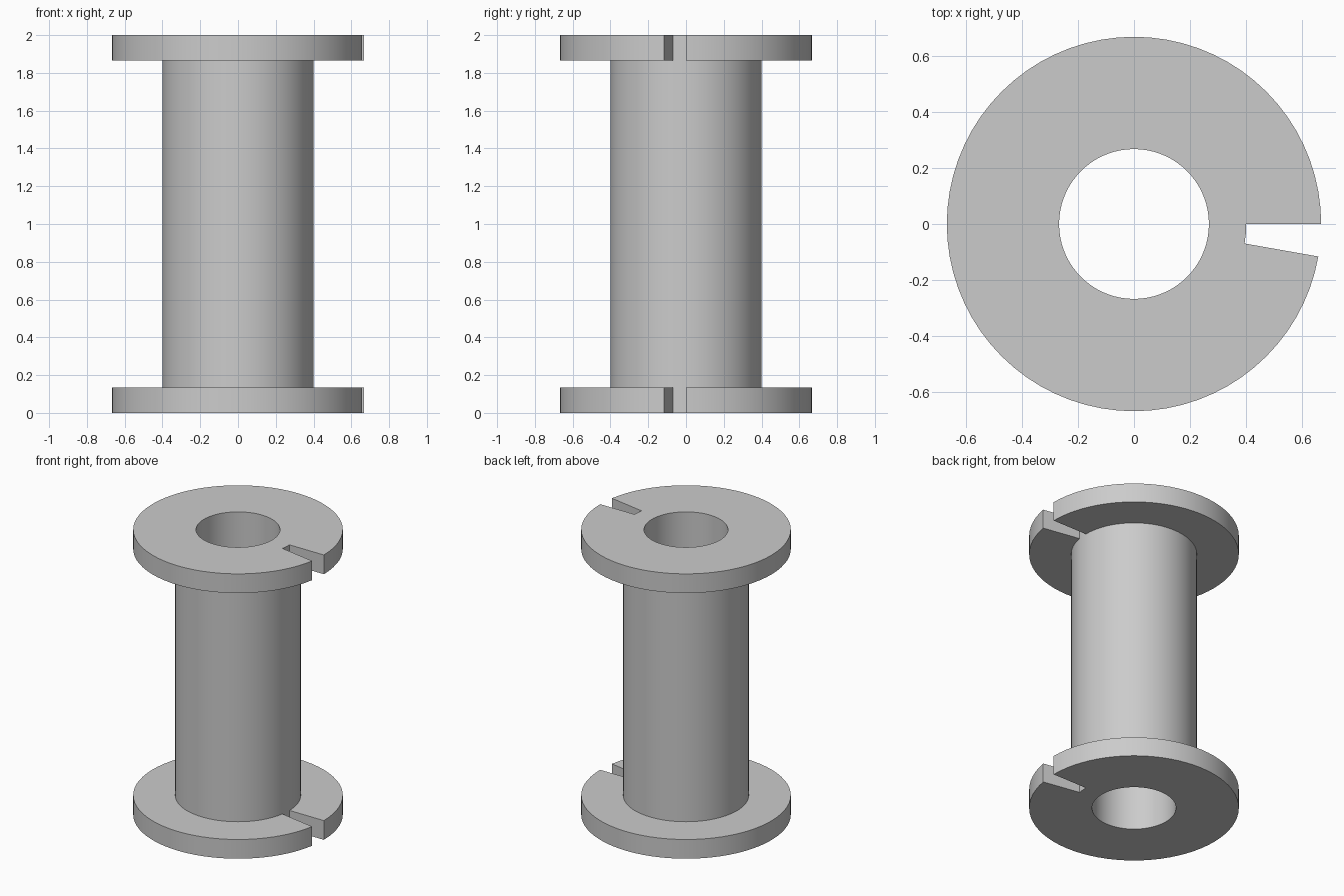
import bpy
import bmesh
from math import cos, sin, radians

cube = bpy.data.objects.get("Cube")
if cube:
    bpy.data.objects.remove(cube, do_unlink=True)

HEIGHT = 2.0
FLANGE = 0.135       # flange thickness
BORE, BARREL, RIM = 0.267, 0.4, 0.667
SEGMENTS = 72
SLOT = 2             # segments left open in each flange

# Single grey material
grey = bpy.data.materials.new("light_grey")
grey.use_nodes = True
colour = (0.6, 0.6, 0.6, 1.0)
grey.diffuse_color = colour
grey.node_tree.nodes["Principled BSDF"].inputs["Base Color"].default_value = colour

# Half cross-section of the spool as a closed loop of (radius, height)
top = HEIGHT - FLANGE
profile = [(BORE, 0), (BARREL, 0), (RIM, 0), (RIM, FLANGE), (BARREL, FLANGE),
           (BARREL, top), (RIM, top), (RIM, HEIGHT), (BARREL, HEIGHT), (BORE, HEIGHT)]
count = len(profile)
full_edges = [(i, (i + 1) % count) for i in range(count)]
# In the slot the flange is missing and the barrel wall runs straight through
slot_edges = [(0, 1), (1, 4), (4, 5), (5, 8), (8, 9), (9, 0)]
flange_ends = [(1, 2, 3, 4), (5, 6, 7, 8)]

bm = bmesh.new()
rings = []
for s in range(SEGMENTS):
    a = radians(360 * s / SEGMENTS)
    rings.append([bm.verts.new((r * cos(a), r * sin(a), z)) for r, z in profile])

# Sweep the section around the axis, ending just short of +x with the slot
for s in range(SEGMENTS):
    here, after = rings[s], rings[(s + 1) % SEGMENTS]
    edges = slot_edges if s >= SEGMENTS - SLOT else full_edges
    for i, j in edges:
        bm.faces.new((here[i], after[i], after[j], here[j]))

# Side walls of the slots
for s in (0, SEGMENTS - SLOT):
    for loop in flange_ends:
        bm.faces.new([rings[s][i] for i in loop])

# Remove unused rim points inside the slot
bmesh.ops.delete(bm, geom=[v for v in bm.verts if not v.link_faces], context='VERTS')
bmesh.ops.recalc_face_normals(bm, faces=bm.faces)

mesh = bpy.data.meshes.new("slotted_spool")
bm.to_mesh(mesh)
bm.free()
mesh.materials.append(grey)
spool = bpy.data.objects.new("slotted_spool", mesh)
bpy.context.collection.objects.link(spool)

# Smooth round walls, crisp rims
bpy.ops.object.select_all(action='DESELECT')
spool.select_set(True)
bpy.context.view_layer.objects.active = spool
bpy.ops.object.shade_smooth_by_angle(angle=radians(30))
